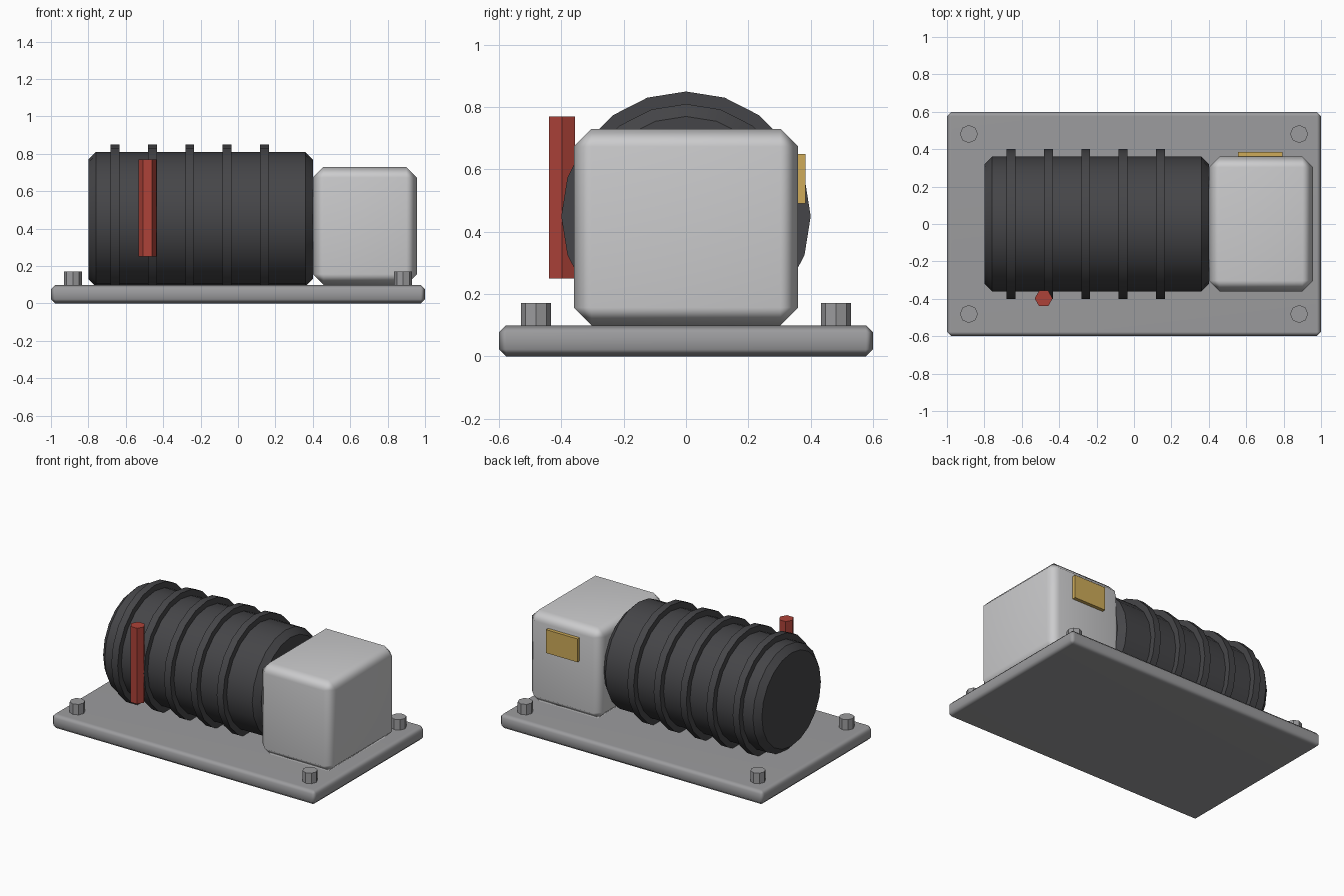
import bpy, bmesh
from math import cos, sin, tau, radians
from mathutils import Vector

cube = bpy.data.objects.get("Cube")
if cube:
    bpy.data.objects.remove(cube, do_unlink=True)


def material(name, rgb):
    m = bpy.data.materials.new(name)
    m.use_nodes = True
    m.diffuse_color = (*rgb, 1)
    m.node_tree.nodes["Principled BSDF"].inputs["Base Color"].default_value = (*rgb, 1)
    return m


steel = material("steel grey", (0.33, 0.33, 0.34))
light = material("light grey", (0.6, 0.6, 0.61))
dark = material("dark grey", (0.06, 0.06, 0.065))
red = material("red", (0.42, 0.055, 0.04))
yellow = material("brass yellow", (0.62, 0.41, 0.1))


def finish(name, bm, mat, angle):
    bmesh.ops.recalc_face_normals(bm, faces=bm.faces)
    mesh = bpy.data.meshes.new(name)
    bm.to_mesh(mesh)
    bm.free()
    mesh.materials.append(mat)
    ob = bpy.data.objects.new(name, mesh)
    bpy.context.collection.objects.link(ob)
    bpy.ops.object.select_all(action='DESELECT')
    ob.select_set(True)
    bpy.context.view_layer.objects.active = ob
    bpy.ops.object.shade_smooth_by_angle(angle=radians(angle))
    return ob


def box(name, low, high, mat, bevel=0):
    """Box between two corners, with softened chamfers when bevel is set."""
    low, high = Vector(low), Vector(high)
    bm = bmesh.new()
    bmesh.ops.create_cube(bm, size=1)
    bmesh.ops.scale(bm, vec=high - low, verts=bm.verts)
    bmesh.ops.translate(bm, vec=(low + high) / 2, verts=bm.verts)
    if bevel:
        bmesh.ops.bevel(bm, geom=bm.edges[:], offset=bevel, segments=1, affect='EDGES')
    ob = finish(name, bm, mat, 60 if bevel else 30)
    if bevel:
        ob.modifiers.new("flat_faces", 'WEIGHTED_NORMAL').keep_sharp = True
    return ob


def turned(name, axis, sides, center, stations, mat):
    """Solid of revolution along x or z through (position, radius) stations."""
    bm = bmesh.new()
    loops = []
    for pos, r in stations:
        loop = []
        for i in range(sides):
            u, v = r * cos(tau * i / sides), r * sin(tau * i / sides)
            p = (pos, u, v) if axis == 'x' else (u, v, pos)
            loop.append(bm.verts.new(Vector(p) + Vector(center)))
        loops.append(loop)
    for a, b in zip(loops, loops[1:]):
        for i in range(sides):
            j = (i + 1) % sides
            bm.faces.new((a[i], a[j], b[j], b[i]))
    bm.faces.new(loops[0])
    bm.faces.new(loops[-1])
    return finish(name, bm, mat, 30)


# Base plate with a bolt near each corner
box("base_plate", (-1, -0.6, 0), (1, 0.6, 0.1), steel, 0.023)
for side, x in (("left", 0.883), ("right", -0.883)):
    for end, y in (("front", -0.481), ("back", 0.481)):
        turned(f"bolt_{end}_{side}", 'z', 8, (x, y, 0), [(0.09, 0.048), (0.172, 0.048)], steel)

# Horizontal drum with chamfered ends and raised ribs
axle = (0, 0, 0.45)
turned("drum", 'x', 20, axle, [(-0.8, 0.32), (-0.76, 0.36), (0.36, 0.36), (0.4, 0.32)], dark)
for n in range(5):
    x = -0.658 + 0.2 * n
    turned(f"drum_rib_{n + 1}", 'x', 20, axle, [(x - 0.024, 0.4), (x + 0.024, 0.4)], dark)

# Gear housing with its rating plate on the back
box("gear_housing", (0.4, -0.36, 0.1), (0.957, 0.36, 0.73), light, 0.057)
box("rating_plate", (0.555, 0.35, 0.49), (0.795, 0.384, 0.65), yellow)

# Upright lever in front of the drum
turned("lever", 'z', 6, (-0.483, -0.398, 0), [(0.25, 0.048), (0.77, 0.048)], red)
